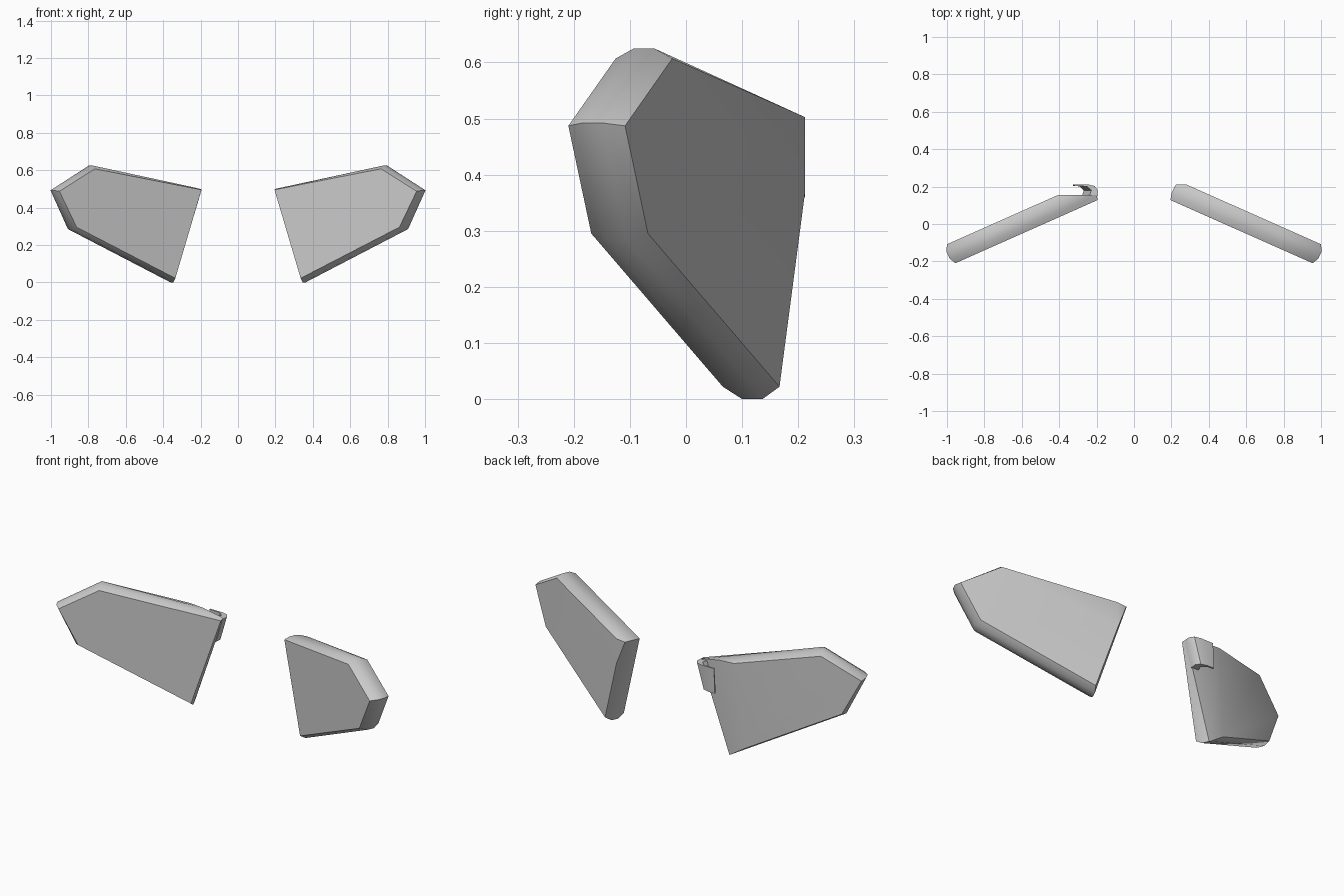
import bpy, bmesh
from mathutils import Vector

if "Cube" in bpy.data.objects:
    bpy.data.objects.remove(bpy.data.objects["Cube"])

# front-face corners (x, z) and how far the rounded rim swells at each (along plate, up)
CORNERS = [((.195, .495), (-.010, .005)), ((.765, .607), (0, .018)),
           ((.955, .487), (.018, .005)), ((.863, .295), (.017, -.010)),
           ((.335, .022), (-.005, -.022))]
ALONG = Vector((.914, -.406, 0))
OFFSET = Vector((.0455, .101, 0))      # front face to back face


def clip(bm, co, no):
    res = bmesh.ops.bisect_plane(bm, geom=bm.verts[:] + bm.edges[:] + bm.faces[:],
                                 plane_co=co, plane_no=no, clear_outer=True)
    edges = [e for e in res['geom_cut'] if isinstance(e, bmesh.types.BMEdge)]
    bmesh.ops.holes_fill(bm, edges=edges, sides=0)


def loft(bm, rings):
    rings = [[bm.verts.new(p) for p in r] for r in rings]
    n = len(rings[0])
    for a, b in zip(rings, rings[1:]):
        for i in range(n):
            j = (i + 1) % n
            bm.faces.new((a[i], a[j], b[j], b[i]))
    bm.faces.new(rings[0])
    bm.faces.new(rings[-1])


def finish(bm, name, angle):
    bmesh.ops.recalc_face_normals(bm, faces=bm.faces[:])
    me = bpy.data.meshes.new(name)
    bm.to_mesh(me)
    bm.free()
    ob = bpy.data.objects.new(name, me)
    bpy.context.collection.objects.link(ob)
    bpy.ops.object.select_all(action='DESELECT')
    ob.select_set(True)
    bpy.context.view_layer.objects.active = ob
    bpy.ops.object.shade_smooth_by_angle(angle=angle)
    return ob


def plate(name, side):
    bm = bmesh.new()
    rings = []
    for t, swell in ((0, 0), (.32, 1), (.68, 1), (1, 0)):
        ring = []
        for (x, z), (s, dz) in CORNERS:
            p = Vector((x, .13 - .444 * (x - .19), z)) + OFFSET * t
            p += (ALONG * s + Vector((0, 0, dz))) * swell
            p.x *= side
            ring.append(p)
        rings.append(ring)
    loft(bm, rings)
    clip(bm, (0, .212, 0), (0, 1, 0))           # flat at the inner back corner
    if side < 0:
        clip(bm, (0, .155, .5), (0, 1, -.042))  # the left plate is cut further
    return finish(bm, name, .7)


plate("right_plate", 1)
plate("left_plate", -1)

# thin hooked lip left standing at the inner top corner of the left plate
bm = bmesh.new()
prof = [(.197, .145), (.194, .18), (.21, .203), (.245, .212), (.32, .212),
        (.317, .204), (.25, .201), (.228, .18), (.24, .145)]
loft(bm, [[(-min(x + (.497 - z) * .296, .325 + y * .001), y, z) for x, y in prof]
          for z in (.497, .36)])
finish(bm, "left_lip", .7)
